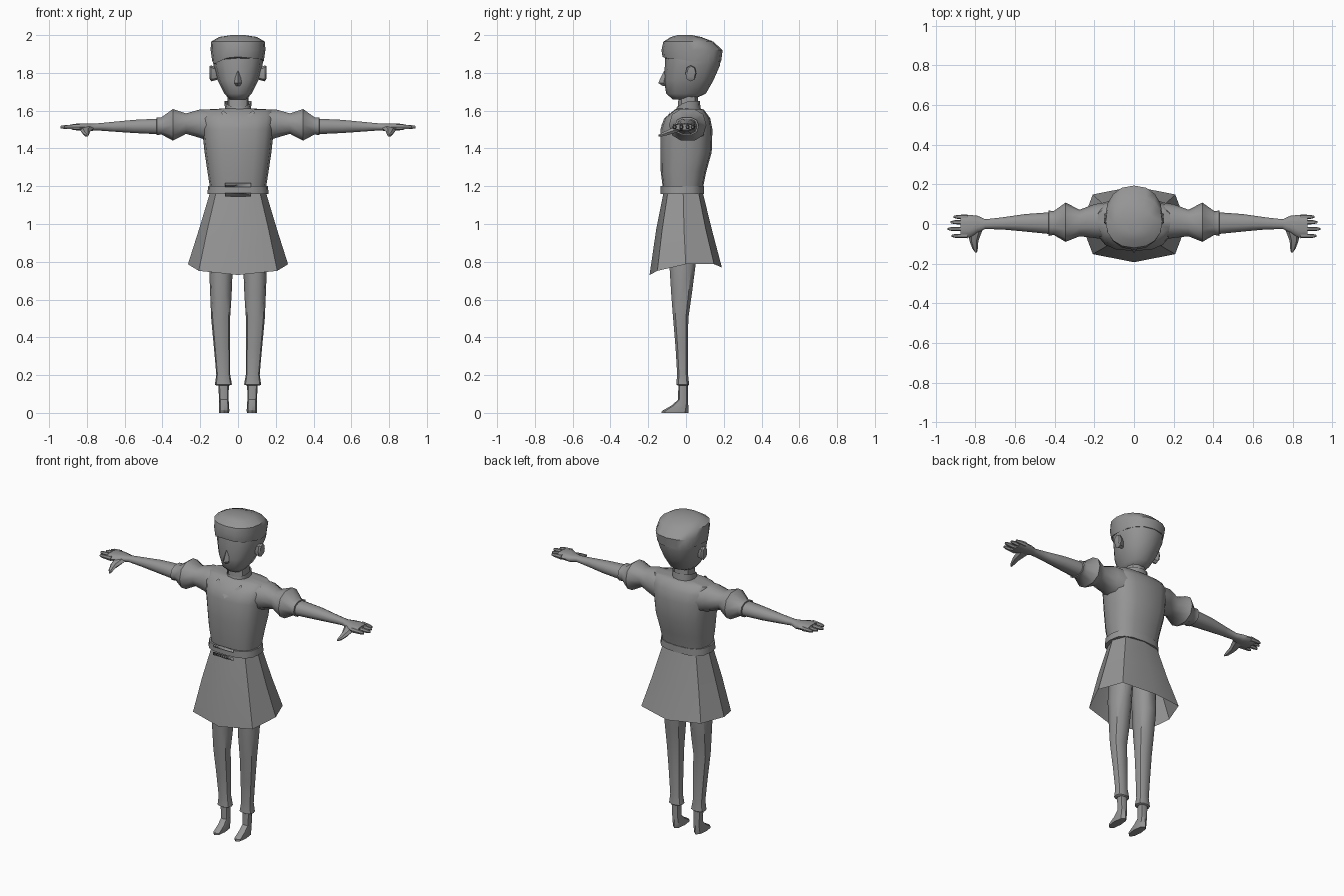
import bpy, bmesh, math

if "Cube" in bpy.data.objects:
    bpy.data.objects.remove(bpy.data.objects["Cube"])

GREY = (0.3, 0.3, 0.3, 1)
mat = bpy.data.materials.new("plain grey")
mat.use_nodes = True
mat.diffuse_color = GREY
mat.node_tree.nodes["Principled BSDF"].inputs["Base Color"].default_value = GREY


def finish(name, bm, mirror=False, angle=40):
    bmesh.ops.recalc_face_normals(bm, faces=bm.faces)
    me = bpy.data.meshes.new(name)
    bm.to_mesh(me)
    bm.free()
    me.materials.append(mat)
    ob = bpy.data.objects.new(name, me)
    bpy.context.collection.objects.link(ob)
    bpy.ops.object.select_all(action='DESELECT')
    ob.select_set(True)
    bpy.context.view_layer.objects.active = ob
    bpy.ops.object.shade_smooth_by_angle(angle=math.radians(angle))
    if mirror:
        ob.modifiers.new("Mirror", 'MIRROR')
    return ob


def loft(rings, n=12, axis='z', p=0.85, caps=True):
    """Skin rings (t, a0, a1, b0, b1) along an axis; a and b are the ring's extents."""
    place = {'x': lambda t, a, b: (t, a, b),
             'y': lambda t, a, b: (a, t, b),
             'z': lambda t, a, b: (a, b, t)}[axis]
    bm = bmesh.new()
    loops = []
    for t, a0, a1, b0, b1 in rings:
        loop = []
        for i in range(n):
            c, s = math.cos(math.tau * i / n), math.sin(math.tau * i / n)
            c = math.copysign(abs(c) ** p, c) if abs(c) > 1e-6 else 0
            s = math.copysign(abs(s) ** p, s) if abs(s) > 1e-6 else 0
            loop.append(bm.verts.new(place(t, (a0 + a1 + (a1 - a0) * c) / 2,
                                           (b0 + b1 + (b1 - b0) * s) / 2)))
        loops.append(loop)
    for lo, hi in zip(loops, loops[1:]):
        for i in range(n):
            j = (i + 1) % n
            bm.faces.new((lo[i], lo[j], hi[j], hi[i]))
    if caps:
        bm.faces.new(loops[0])
        bm.faces.new(loops[-1])
    return bm, loops


def upright(rows):
    """Rows (z, half width, y front, y back), centred on x = 0."""
    return [(z, -w, w, f, b) for z, w, f, b in rows]


# Head: jaw, face and rounded back
bm, _ = loft(upright([(1.66, .045, -.07, .04), (1.69, .072, -.105, .105),
                      (1.76, .108, -.116, .145), (1.84, .13, -.112, .18),
                      (1.92, .138, -.11, .188), (1.97, .125, -.1, .135),
                      (1.995, .06, -.05, .05)]), 12)
finish("head", bm, angle=50)

# Hair cap with a slanted fringe
bm, loops = loft(upright([(1.86, .136, -.124, .186), (1.92, .145, -.13, .194),
                          (1.965, .143, -.12, .145), (1.99, .1, -.08, .08),
                          (2.0, .035, -.045, .03)]), 16, p=.9)
for v in loops[0]:
    if v.co.y < .02:
        x = v.co.x
        v.co.z = 1.905 + .45 * x if x < 0 else 1.885 - .1 * x
finish("hair", bm, angle=45)

# Nose
bm, _ = loft(upright([(1.73, .01, -.122, -.09), (1.747, .02, -.147, -.09),
                      (1.81, .008, -.117, -.09)]), 4, p=1)
finish("nose", bm)

# Ears
bm, _ = loft([(.105, .01, .04, 1.765, 1.82), (.142, -.003, .055, 1.755, 1.84),
              (.152, .006, .05, 1.77, 1.835)], 8, 'x')
finish("ears", bm, True)

# Neck and standing collar
bm, _ = loft(upright([(1.57, .06, -.05, .07), (1.69, .055, -.04, .065)]), 10)
finish("neck", bm)
bm, loops = loft(upright([(1.595, .068, -.055, .08), (1.65, .072, -.048, .073)]), 12, caps=False)
for v in loops[1]:
    v.co.z -= .03 * max(0, -v.co.y / .048)
finish("collar", bm)

# Torso
bm, _ = loft(upright([(1.17, .145, -.12, .085), (1.28, .162, -.134, .108),
                      (1.38, .177, -.136, .136), (1.5, .19, -.136, .14),
                      (1.56, .198, -.115, .128), (1.605, .19, -.06, .095),
                      (1.612, .07, -.045, .075)]), 16, p=.75)
finish("torso", bm, angle=55)

# V shaped neckline folds
bm = bmesh.new()
rows = [(.09, -.088, 1.588), (.078, -.078, 1.6), (0, -.124, 1.535), (0, -.134, 1.515)]
bm.faces.new([bm.verts.new(r) for r in rows])
finish("neckline", bm, True)

# Belt and buckle
bm, _ = loft(upright([(1.16, .162, -.135, .095), (1.202, .158, -.135, .095)]), 16, p=.75)
finish("belt", bm)
bm = bmesh.new()
outer = [(x, z) for x, z in ((-.07, 1.155), (.07, 1.155), (.07, 1.207), (-.07, 1.207))]
vs = [bm.verts.new((x, -.147, z)) for x, z in outer]
face = bm.faces.new(vs)
bmesh.ops.inset_individual(bm, faces=[face], thickness=.012)
bmesh.ops.delete(bm, geom=[face], context='FACES_ONLY')
ob = finish("buckle", bm)
solid = ob.modifiers.new("Solid", 'SOLIDIFY')
solid.thickness = .02
solid.offset = 0

# Open flared skirt with a dipping hem
bm, loops = loft(upright([(.78, .265, -.193, .19), (.97, .207, -.158, .137),
                          (1.17, .147, -.118, .088)]), 8, p=.7, caps=False)
for v in loops[0]:
    y = v.co.y
    v.co.z = .73 if y < -.17 else .752 if y < -.05 else .77 if y > .17 else .787
finish("skirt", bm, angle=35)

# Trouser legs with cuffs
bm, _ = loft([(.145, .045, .115, -.045, .012), (.15, .032, .122, -.053, .018),
              (.205, .042, .115, -.048, .012), (.35, .042, .128, -.057, .012),
              (.5, .042, .142, -.07, .014), (.62, .034, .147, -.08, .032),
              (.77, .028, .153, -.09, .052), (1.1, .01, .14, -.1, .07)], 10)
finish("trouser_legs", bm, True)

# Feet: ankle running down into a pointed shoe
bm, _ = loft([(0, .048, .1, -.13, .012), (.01, .046, .101, -.128, .014),
              (.04, .047, .1, -.075, .012), (.07, .05, .1, -.042, .01),
              (.17, .048, .106, -.04, .01)], 8)
finish("feet", bm, True)

# Puffed sleeves
bm, _ = loft([(.14, -.08, .11, 1.43, 1.605), (.2, -.07, .1, 1.452, 1.61),
              (.275, -.062, .072, 1.475, 1.588), (.345, -.09, .108, 1.438, 1.612),
              (.405, -.055, .065, 1.472, 1.567), (.43, -.06, .068, 1.468, 1.567),
              (.432, -.04, .05, 1.485, 1.55)], 10, 'x')
finish("sleeves", bm, True, angle=50)

# Forearms and palms
bm, _ = loft([(.41, -.052, .06, 1.473, 1.56), (.55, -.038, .05, 1.48, 1.553),
              (.66, -.028, .034, 1.488, 1.542), (.75, -.025, .024, 1.495, 1.533),
              (.79, -.045, .042, 1.49, 1.532), (.83, -.068, .046, 1.493, 1.534),
              (.875, -.07, .045, 1.497, 1.53)], 10, 'x')
finish("forearms", bm, True, angle=50)

# Fingers
for label, y, tip in (("little", .036, .91), ("ring", .009, .925),
                      ("middle", -.025, .94), ("index", -.06, .92)):
    bm, _ = loft([(.84, y - .012, y + .012, 1.498, 1.53),
                  (tip - .02, y - .01, y + .01, 1.502, 1.525),
                  (tip, y - .005, y + .005, 1.506, 1.52)], 6, 'x')
    finish(label + "_fingers", bm, True)

# Thumbs
bm, _ = loft([(-.145, .792, .8, 1.463, 1.473), (-.125, .788, .815, 1.463, 1.485),
              (-.085, .785, .83, 1.472, 1.505), (-.02, .76, .84, 1.492, 1.525)], 6, 'y')
finish("thumbs", bm, True)
